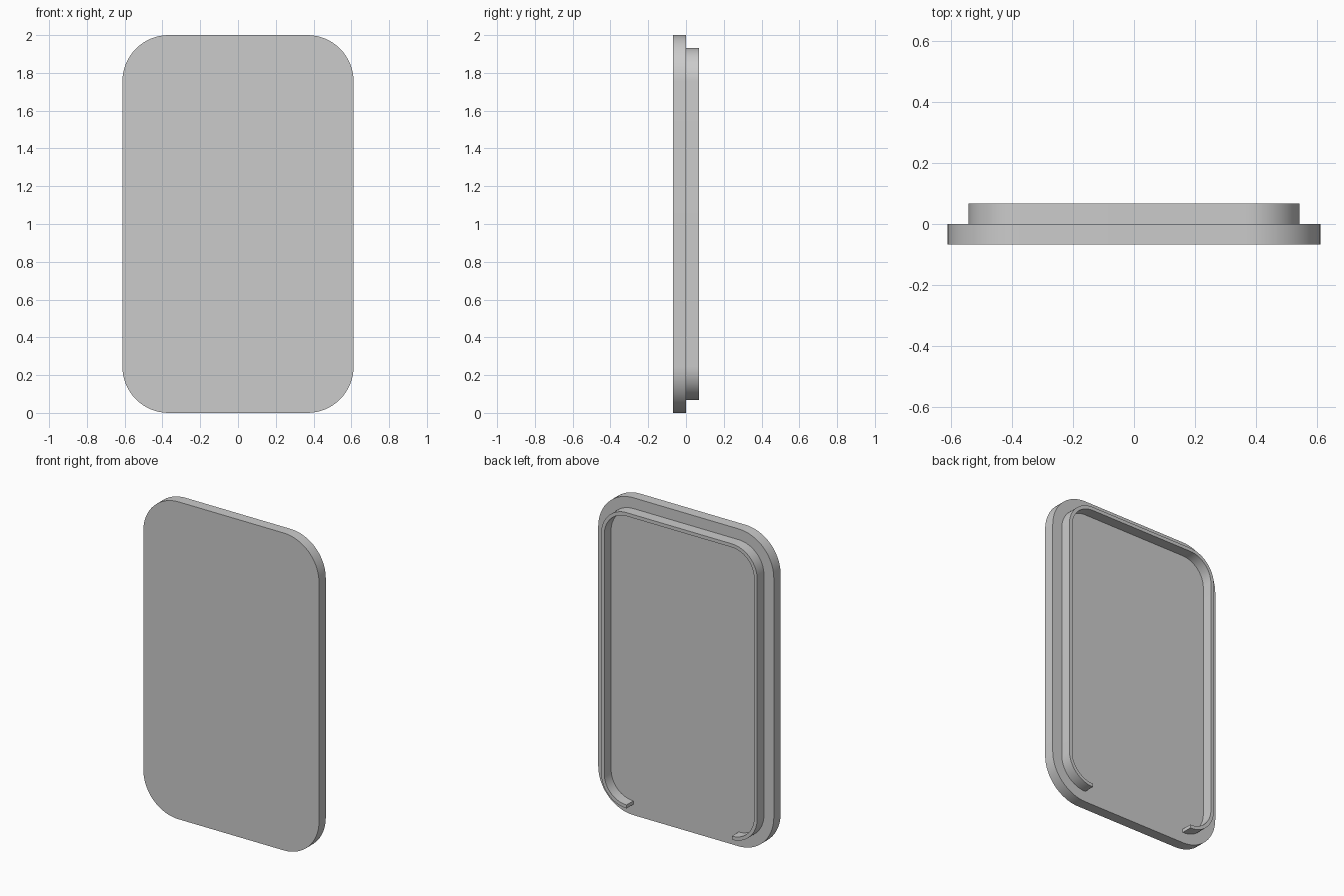
import bpy, bmesh
from math import sin, cos, pi

if "Cube" in bpy.data.objects:
    bpy.data.objects.remove(bpy.data.objects["Cube"], do_unlink=True)

HALF_W, HALF_H, RADIUS = 0.612, 1.0, 0.245
DEPTH = 0.068      # thickness of the panel and height of the lip
MARGIN = 0.068     # step between the panel edge and the lip
WALL = 0.022       # lip wall thickness
STEPS = 16         # segments per rounded corner

grey = bpy.data.materials.new("light grey")
grey.use_nodes = True
colour = (0.6, 0.6, 0.6, 1)
grey.diffuse_color = colour
grey.node_tree.nodes["Principled BSDF"].inputs["Base Color"].default_value = colour


def outline(inset):
    """Rounded rectangle in x and z, from lower left-hand corner around the top."""
    cx, cz, r = HALF_W - RADIUS, HALF_H - RADIUS, RADIUS - inset
    points = []
    for i, (sx, sz) in enumerate([(1, -1), (1, 1), (-1, 1), (-1, -1)]):
        for k in range(STEPS + 1):
            a = (i - 1 + k / STEPS) * pi / 2
            points.append((sx * cx + r * cos(a), HALF_H + sz * cz + r * sin(a)))
    return points


def extruded(name, y, rings):
    """Extrude flat faces, given as lists of (x, z) points, along +y by DEPTH."""
    bm = bmesh.new()
    for ring in rings:
        bm.faces.new([bm.verts.new((x, y, z)) for x, z in ring])
    bmesh.ops.remove_doubles(bm, verts=bm.verts, dist=1e-5)
    result = bmesh.ops.extrude_face_region(bm, geom=bm.faces[:], use_keep_orig=True)
    moved = [v for v in result["geom"] if isinstance(v, bmesh.types.BMVert)]
    bmesh.ops.translate(bm, verts=moved, vec=(0, DEPTH, 0))
    bmesh.ops.recalc_face_normals(bm, faces=bm.faces)
    mesh = bpy.data.meshes.new(name)
    bm.to_mesh(mesh)
    bm.free()
    mesh.materials.append(grey)
    obj = bpy.data.objects.new(name, mesh)
    bpy.context.collection.objects.link(obj)
    bpy.ops.object.select_all(action="DESELECT")
    obj.select_set(True)
    bpy.context.view_layer.objects.active = obj
    bpy.ops.object.shade_smooth_by_angle(angle=pi / 6)
    return obj


# Front panel
extruded("panel", -DEPTH, [outline(0)])

# Lip on the back, open along the straight bottom edge
outer, inner = outline(MARGIN), outline(MARGIN + WALL)
extruded("back_lip", 0, [
    (outer[i], outer[i + 1], inner[i + 1], inner[i]) for i in range(len(outer) - 1)
])
